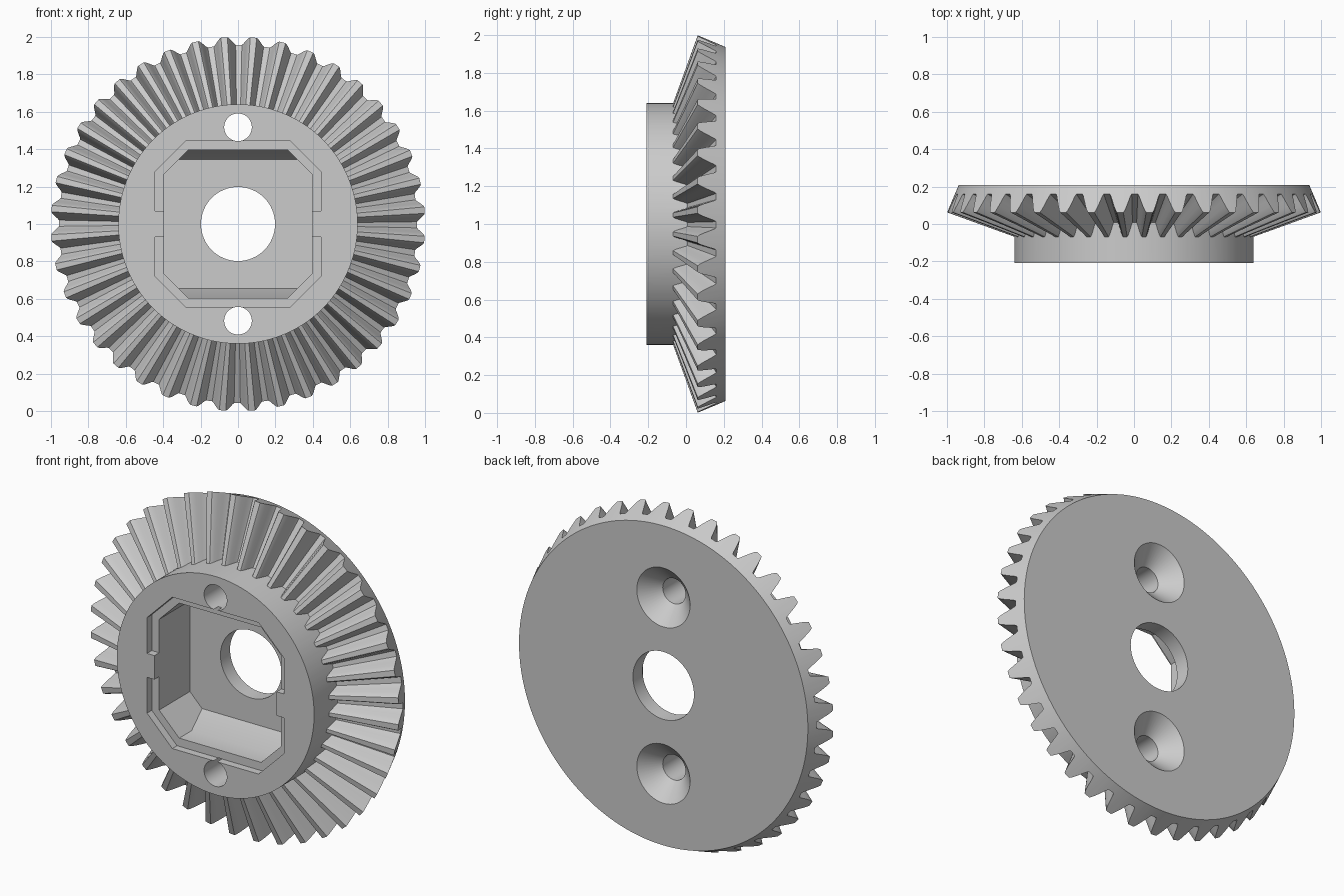
import bpy, bmesh
from math import sin, cos, tau, radians

if "Cube" in bpy.data.objects:
    bpy.data.objects.remove(bpy.data.objects["Cube"])

TEETH = 40
CZ = 1.0             # height of the gear axis
APEX_Y = -0.30       # common apex of tip and root cones
HUB_R = 0.64
PHASE = radians(4.75)

# One tooth: (position in pitch units, height 0 root .. 1 tip)
HALF = [(-0.39, 0.0), (-0.345, 0.12), (-0.29, 0.36), (-0.22, 0.66), (-0.155, 0.9), (-0.11, 1.0)]
TOOTH = HALF + [(-u, h) for u, h in reversed(HALF)]


def polar(r, a, y):
    return (r * sin(a), y, CZ + r * cos(a))


def new_object(name, bm):
    bmesh.ops.recalc_face_normals(bm, faces=bm.faces)
    mesh = bpy.data.meshes.new(name)
    bm.to_mesh(mesh)
    bm.free()
    ob = bpy.data.objects.new(name, mesh)
    bpy.context.collection.objects.link(ob)
    return ob


def lathe(name, rings):
    """Closed solid from a list of equally long vertex rings."""
    bm = bmesh.new()
    loops = [[bm.verts.new(p) for p in ring] for ring in rings]
    n = len(loops[0])
    for a, b in zip(loops, loops[1:]):
        for i in range(n):
            j = (i + 1) % n
            bm.faces.new((a[i], a[j], b[j], b[i]))
    bm.faces.new(loops[0])
    bm.faces.new(loops[-1])
    return new_object(name, bm)


def round_cutter(name, dz, profile, n=64):
    return lathe(name, [[(x, y, z + dz) for x, y, z in
                         (polar(r, tau * i / n, y) for i in range(n))] for r, y in profile])


def prism_cutter(name, sections):
    """Solid from matching (y, [(x, z), ...]) outlines."""
    return lathe(name, [[(x, y, CZ + z) for x, z in pts] for y, pts in sections])


def octagon(w, h, cx, cz):
    """Half sizes w, h; cx and cz are where the corner cuts begin."""
    q = [(w, cz), (cx, h)]
    return (q + [(-x, z) for x, z in reversed(q)]
            + [(-x, -z) for x, z in q] + [(x, -z) for x, z in reversed(q)])


# Gear body: back rim, toothed outer cone, teeth running into the hub, hub front
samples = [(PHASE + tau * (k + u) / TEETH, h) for k in range(TEETH) for u, h in TOOTH]
rim, outer, inner, front = [], [], [], []
for a, h in samples:
    r, y = 0.958 + 0.042 * h, 0.16 - 0.098 * h
    slope = (y - APEX_Y) / r
    rim.append(polar(0.937, a, 0.209))
    outer.append(polar(r, a, y))
    inner.append(polar(HUB_R, a, APEX_Y + slope * HUB_R))
    front.append(polar(HUB_R, a, -0.209))
gear = lathe("bevel_gear", [rim, outer, inner, front])

# Axle bore
cutters = [round_cutter("bore_cutter", 0, [(0.198, -0.4), (0.198, 0.4)])]

# Two countersunk screw holes
for side in (1, -1):
    cutters.append(round_cutter("screw_cutter", side * 0.517,
                                [(0.074, -0.4), (0.074, 0.11), (0.173, 0.209), (0.173, 0.3)], 48))

# Pocket with sloped floor edges at top and bottom
wall = octagon(0.396, 0.396, 0.266, 0.266)
floor = octagon(0.396, 0.345, 0.317, 0.266)
cutters.append(prism_cutter("pocket_cutter", [(-0.3, wall), (-0.05, wall), (0.12, floor)]))

# Shallow step round the pocket, in two halves leaving a tab on each side
for s in (1, -1):
    half = [(x, s * z) for x, z in
            [(0.444, 0.07), (0.444, 0.28), (0.28, 0.444), (-0.28, 0.444), (-0.444, 0.28), (-0.444, 0.07)]]
    cutters.append(prism_cutter("step_cutter", [(-0.3, half), (-0.165, half)]))

# Cut everything, then drop the cutters
bpy.context.view_layer.objects.active = gear
gear.select_set(True)
for c in cutters:
    c.hide_render = True
    mod = gear.modifiers.new("cut", "BOOLEAN")
    mod.operation, mod.solver, mod.object = "DIFFERENCE", "EXACT", c
    bpy.ops.object.modifier_apply(modifier=mod.name)
    bpy.data.objects.remove(c)

bpy.ops.object.shade_smooth_by_angle(angle=radians(25))
